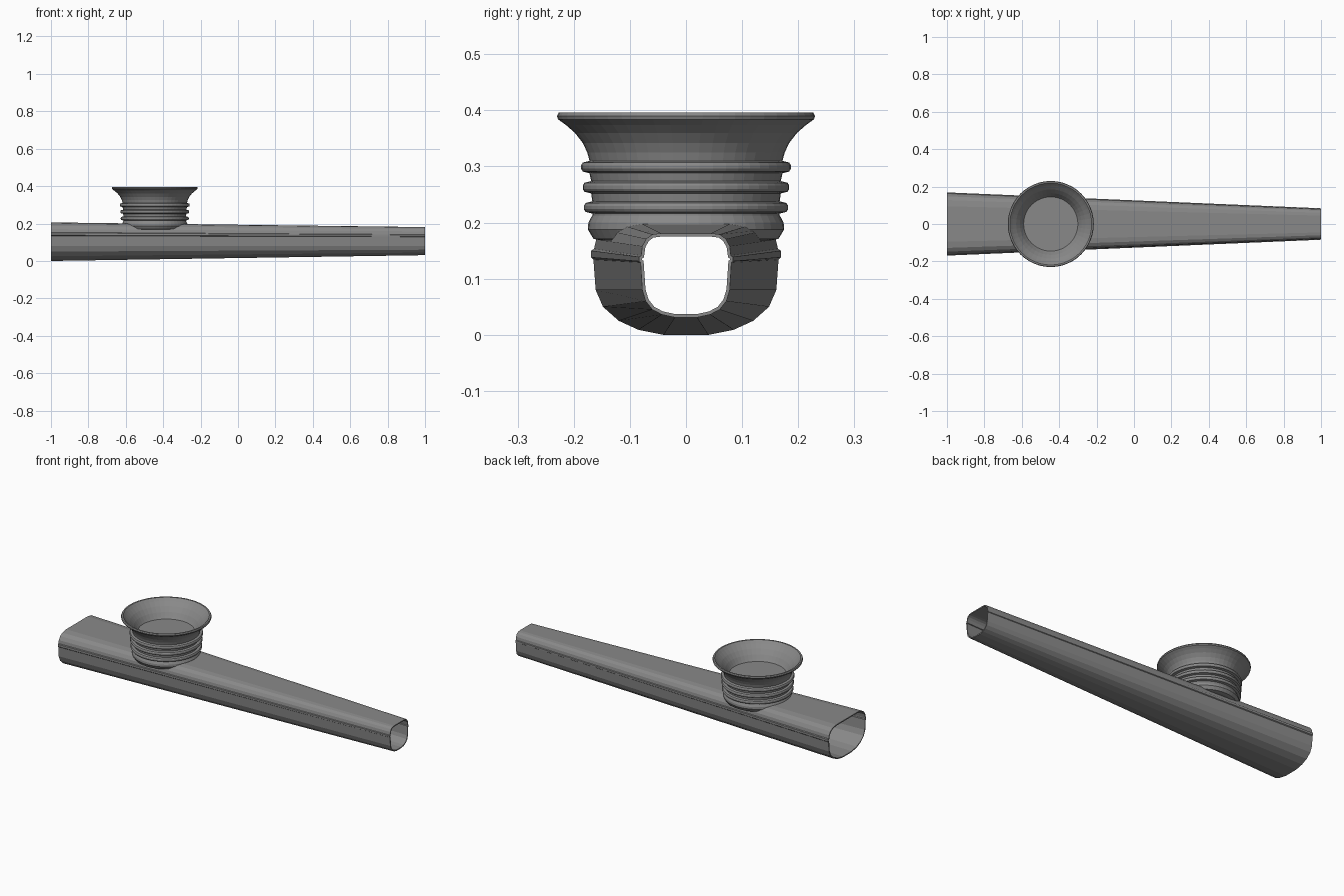
import bpy, bmesh, math

if "Cube" in bpy.data.objects:
    bpy.data.objects.remove(bpy.data.objects["Cube"], do_unlink=True)

# One grey metal for everything
metal = bpy.data.materials.new("grey metal")
metal.use_nodes = True
GREY = (0.25, 0.25, 0.25, 1)
metal.diffuse_color = GREY
metal.node_tree.nodes["Principled BSDF"].inputs["Base Color"].default_value = GREY


def make_object(name, bm):
    bmesh.ops.recalc_face_normals(bm, faces=bm.faces)
    mesh = bpy.data.meshes.new(name)
    bm.to_mesh(mesh)
    bm.free()
    mesh.materials.append(metal)
    obj = bpy.data.objects.new(name, mesh)
    bpy.context.collection.objects.link(obj)
    return obj


def apply(obj, modifier):
    bpy.context.view_layer.objects.active = obj
    bpy.ops.object.modifier_apply(modifier=modifier.name)


# Half sections (y, z) from the bottom, round the seam ridge, to the top
WIDE = [(.04, 0), (.085, .009), (.12, .025), (.148, .05), (.161, .08), (.165, .134),
        (.169, .138), (.169, .15), (.164, .153), (.16, .17), (.148, .188), (.128, .2), (.095, .206)]
NARROW = [(.02, .031), (.043, .036), (.06, .045), (.072, .06), (.078, .08), (.081, .129),
          (.084, .131), (.084, .139), (.08, .141), (.078, .158), (.071, .171), (.06, .179), (.045, .181)]


def tapered_tube(name, capped):
    bm = bmesh.new()
    rings = []
    for x, half in ((-1, WIDE), (1, NARROW)):
        outline = half + [(-y, z) for y, z in reversed(half)]
        rings.append([bm.verts.new((x, y, z)) for y, z in outline])
    a, b = rings
    for i in range(len(a)):
        j = (i + 1) % len(a)
        bm.faces.new((a[i], a[j], b[j], b[i]))
    if capped:
        bm.faces.new(a)
        bm.faces.new(b)
    return make_object(name, bm)


# Thin open tapered body
body = tapered_tube("tapered_body", False)
wall = body.modifiers.new("wall", "SOLIDIFY")
wall.thickness = 0.006
wall.offset = -1
apply(body, wall)

# Turret profile (radius, height): collar, three beads, flared rim, inner bowl
profile = [(.15, .168), (.165, .171), (.175, .188), (.174, .2), (.167, .213)]
for z, r in ((.227, .182), (.263, .184), (.299, .187)):
    profile += [(r - .015, z - .011), (r - .003, z - .008), (r, z - .003),
                (r, z + .003), (r - .003, z + .008), (r - .015, z + .011)]
profile += [(.176, .325), (.184, .342), (.198, .36), (.214, .374), (.228, .384),
            (.23, .39), (.227, .396), (.219, .396), (.206, .382), (.185, .362),
            (.165, .338), (.152, .318), (.145, .308)]


def lathe(name, points, centre_x, segments=48):
    bm = bmesh.new()
    rings = []
    for r, z in points:
        angles = [math.tau * i / segments for i in range(segments)]
        rings.append([bm.verts.new((centre_x + r * math.cos(t), r * math.sin(t), z)) for t in angles])
    for lower, upper in zip(rings, rings[1:]):
        for i in range(segments):
            j = (i + 1) % segments
            bm.faces.new((lower[i], lower[j], upper[j], upper[i]))
    bm.faces.new(rings[0])
    bm.faces.new(rings[-1])
    return make_object(name, bm)


# Flared turret, trimmed to sit on the body
turret = lathe("flared_turret", profile, -0.445)
cutter = tapered_tube("saddle_cutter", True)
cutter.hide_render = True
for vert in cutter.data.vertices:
    vert.co.z -= 0.003
    vert.co.x *= 1.001
trim = turret.modifiers.new("saddle", "BOOLEAN")
trim.operation = "DIFFERENCE"
trim.object = cutter
apply(turret, trim)
bpy.data.objects.remove(cutter, do_unlink=True)
